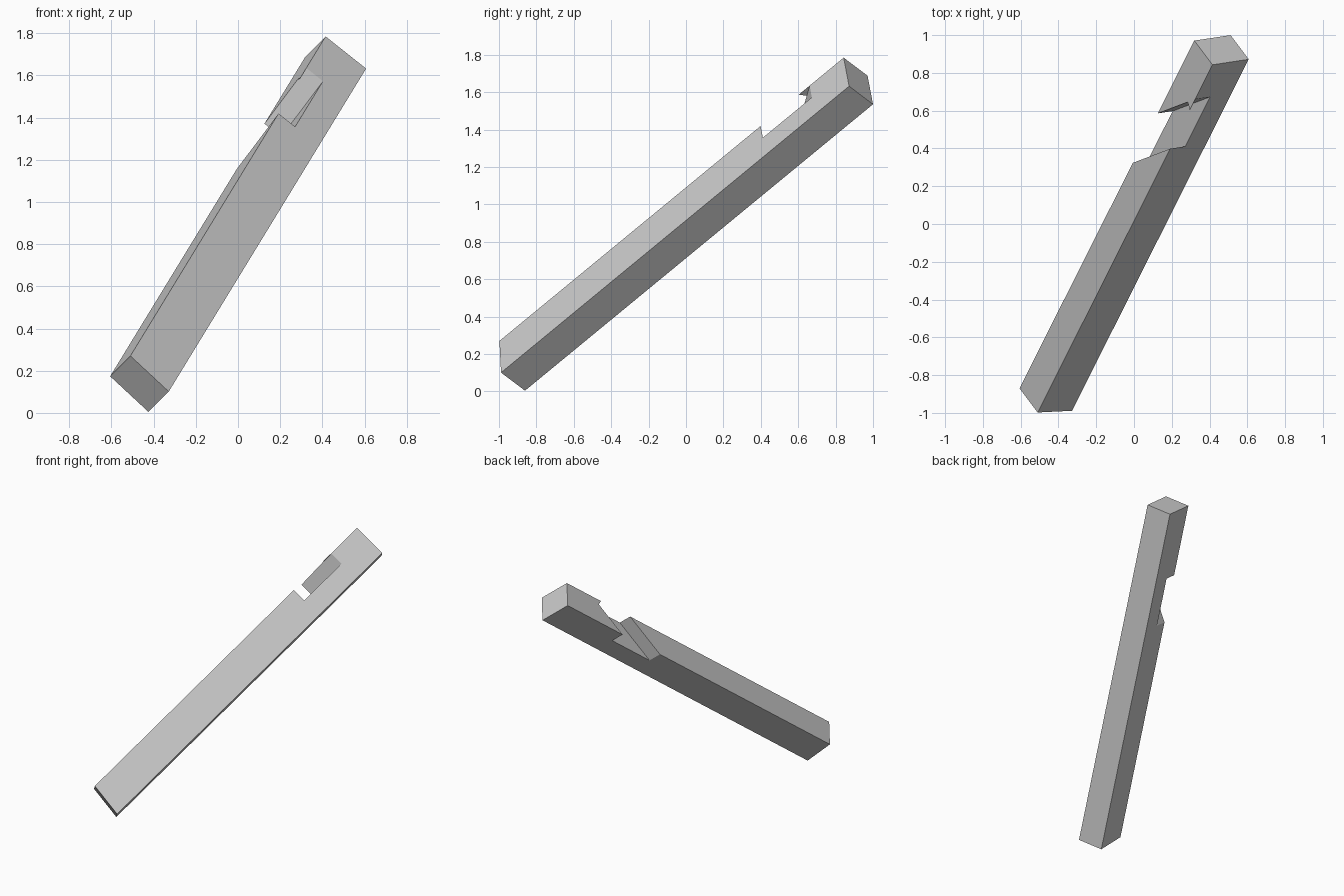
import bpy
import bmesh
from mathutils import Matrix, Vector

cube = bpy.data.objects.get("Cube")
if cube:
    bpy.data.objects.remove(cube)

# One plain grey for the whole beam
grey = bpy.data.materials.new("plain_grey")
grey.use_nodes = True
grey.diffuse_color = (0.6, 0.6, 0.6, 1)
grey.node_tree.nodes["Principled BSDF"].inputs["Base Color"].default_value = (0.6, 0.6, 0.6, 1)

# Leaning frame: local x runs up the beam, y across its width, z through its thickness
along = Vector((0.362, 0.72, 0.5925)).normalized()
through = Vector((-0.53, 0.652, -0.543))
across = through.cross(along).normalized()
through = along.cross(across)
frame = Matrix((along, across, through)).transposed().to_4x4()
frame.translation = (0, 0, 0.902)

HALF_W, HALF_T = 0.1235, 0.0935
TOP, BOTTOM, SKEW = 1.28, -1.277, 0.028
NOTCH_LOW, NOTCH_HIGH, NOTCH_FLOOR, SLANT = 0.522, 0.886, -0.022, -1.51


def make_object(name, bm):
    bmesh.ops.recalc_face_normals(bm, faces=bm.faces)
    mesh = bpy.data.meshes.new(name)
    bm.to_mesh(mesh)
    bm.free()
    mesh.materials.append(grey)
    obj = bpy.data.objects.new(name, mesh)
    obj.matrix_world = frame
    bpy.context.collection.objects.link(obj)
    return obj


def block(name, place):
    """Unit cube whose corner signs are mapped to positions by place."""
    bm = bmesh.new()
    bmesh.ops.create_cube(bm, size=2)
    for v in bm.verts:
        v.co = place(*v.co)
    return make_object(name, bm)


# Beam with a slightly skewed lower end
def beam_corner(x, y, z):
    end = TOP if x > 0 else BOTTOM - (SKEW if y > 0 else 0)
    return Vector((end, y * HALF_W, z * HALF_T))


# Slanted notch, open on one narrow side
def notch_corner(x, y, z):
    depth = z * HALF_T * 1.5
    start = NOTCH_HIGH if x > 0 else NOTCH_LOW
    return Vector((start + SLANT * depth, NOTCH_FLOOR if y > 0 else -2 * HALF_W, depth))


beam = block("notched_beam", beam_corner)
cutter = block("notch_cutter", notch_corner)
cutter.hide_render = True

cut = beam.modifiers.new("notch", "BOOLEAN")
cut.operation = "DIFFERENCE"
cut.solver = "EXACT"
cut.object = cutter
bpy.context.view_layer.objects.active = beam
beam.select_set(True)
bpy.ops.object.modifier_apply(modifier=cut.name)
bpy.data.objects.remove(cutter)

# Thin splinter left on the upper lip of the notch
bm = bmesh.new()
lip_z = -0.6 * HALF_T
corners = [(0.948, -HALF_T),
           (NOTCH_HIGH - SLANT * HALF_T, -HALF_T),
           (NOTCH_HIGH + SLANT * lip_z, lip_z)]
tri = bm.faces.new([bm.verts.new((x, -HALF_W, z)) for x, z in corners])
lift = bmesh.ops.extrude_face_region(bm, geom=[tri])
for v in lift["geom"]:
    if isinstance(v, bmesh.types.BMVert):
        v.co.y += 0.002
if not tri.is_valid or len(bm.faces) < 5:
    bm.faces.new([v for v in bm.verts if v.co.y < -HALF_W + 0.001])
make_object("notch_splinter", bm)
